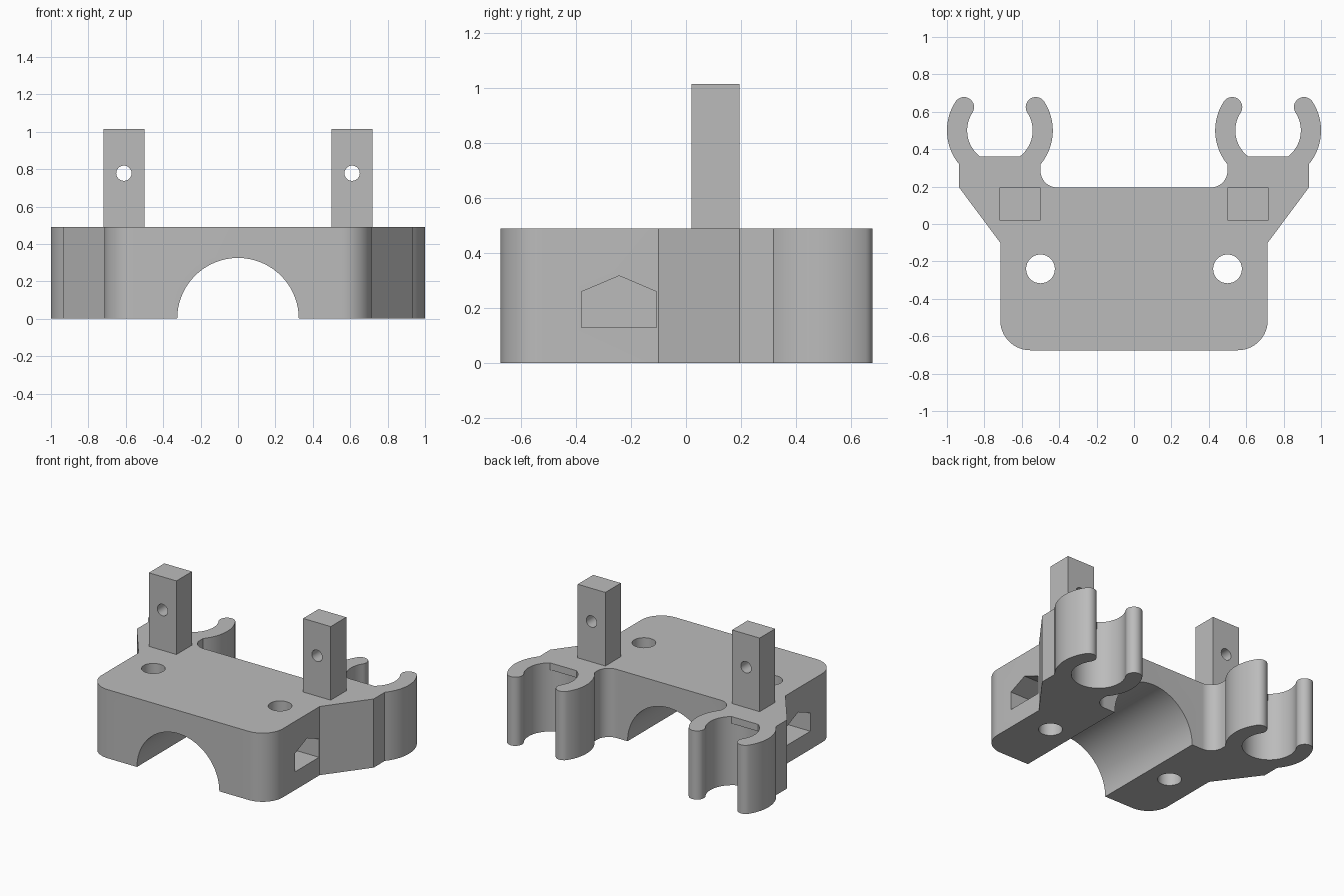
import bpy, bmesh
from math import radians, cos, sin
from mathutils import Matrix

cube = bpy.data.objects.get("Cube")
if cube:
    bpy.data.objects.remove(cube, do_unlink=True)

grey = bpy.data.materials.new("matte grey")
grey.use_nodes = True
colour = (0.5, 0.5, 0.5, 1)
grey.diffuse_color = colour
grey.node_tree.nodes["Principled BSDF"].inputs["Base Color"].default_value = colour

HEIGHT = 0.49
CLIP = (0.717, 0.5)          # clip centre
OUTER, INNER = 0.283, 0.175  # clip radii


def arc(centre, radius, start, end, steps=16):
    angles = [radians(start + (end - start) * i / steps) for i in range(steps + 1)]
    return [(centre[0] + radius * cos(a), centre[1] + radius * sin(a)) for a in angles]


def prism(name, outline, low, high, axis="Z"):
    """Extrude a 2D outline along Z (outline is x, y), Y (x, z) or X (y, z)."""
    place = {"Z": lambda u, v: (u, v, low),
             "Y": lambda u, v: (u, low, v),
             "X": lambda u, v: (low, u, v)}[axis]
    bm = bmesh.new()
    face = bm.faces.new([bm.verts.new(place(u, v)) for u, v in outline])
    grown = bmesh.ops.extrude_face_region(bm, geom=[face])
    top = [g for g in grown["geom"] if isinstance(g, bmesh.types.BMVert)]
    shift = [high - low if a == axis else 0 for a in "XYZ"]
    bmesh.ops.translate(bm, verts=top, vec=shift)
    bmesh.ops.recalc_face_normals(bm, faces=bm.faces)
    mesh = bpy.data.meshes.new(name)
    bm.to_mesh(mesh)
    bm.free()
    mesh.materials.append(grey)
    obj = bpy.data.objects.new(name, mesh)
    bpy.context.collection.objects.link(obj)
    return obj


def mirrored(obj):
    """Copy an object to the other side of x = 0."""
    copy = obj.copy()
    copy.data = obj.data.copy()
    copy.data.transform(Matrix.Scale(-1, 4, (1, 0, 0)))
    copy.data.flip_normals()
    bpy.context.collection.objects.link(copy)
    return copy


def activate(obj):
    bpy.ops.object.select_all(action="DESELECT")
    obj.select_set(True)
    bpy.context.view_layer.objects.active = obj


def cut(obj, cutters):
    activate(obj)
    for cutter in cutters:
        cutter.hide_render = True
        mod = obj.modifiers.new("cut", "BOOLEAN")
        mod.operation = "DIFFERENCE"
        mod.solver = "EXACT"
        mod.object = cutter
        bpy.ops.object.modifier_apply(modifier=mod.name)
    for cutter in cutters:
        bpy.data.objects.remove(cutter, do_unlink=True)
    bpy.ops.object.shade_smooth_by_angle(angle=radians(30))


# Body outline, left half from the back edge around the clip to the front
GAP, CHORD = 33, 53.13       # angles of the clip mouth and of its flat floor
middle = (OUTER + INNER) / 2
tip = (OUTER - INNER) / 2
inner_tip = arc(CLIP, middle, 180 - GAP, 0, 1)[0]
outer_tip = arc(CLIP, middle, GAP, 0, 1)[0]
half = arc((0.41, 0.285), 0.09, -90, 0)
half += arc(CLIP, OUTER, 219.7, 180 - GAP)
half += arc(inner_tip, tip, 180 - GAP, -GAP)[1:-1]
half += arc(CLIP, INNER, 180 - GAP, 180 + CHORD, 24)
half += arc(CLIP, INNER, 360 - CHORD, 360 + GAP, 24)
half += arc(outer_tip, tip, 180 + GAP, GAP)[1:-1]
half += arc(CLIP, OUTER, GAP, -39.7)
half += [(0.935, 0.195), (0.715, -0.1)]
half += arc((0.555, -0.515), 0.16, 0, -90)
body = prism("body", half + [(-x, y) for x, y in reversed(half)], 0, HEIGHT)

# Round the clip floor below its thin top ledge
floor = arc(CLIP, INNER, 180 + CHORD, 360 - CHORD) + [CLIP]
bore = prism("clip_floor_cutter", floor, -0.1, 0.44)

# Screw hole, peaked side pocket and the arch along the underside
screw = prism("screw_hole_cutter", arc((0.5, -0.24), 0.077, 0, 348.75, 31), -0.1, 0.6)
pentagon = [(-0.38, 0.13), (-0.107, 0.13), (-0.107, 0.26), (-0.243, 0.318), (-0.38, 0.26)]
pocket = prism("pocket_cutter", pentagon, 0.37, 0.8, "X")
arch = prism("arch_cutter", arc((0, 0), 0.325, 0, 355, 71), -1, 1, "Y")
cutters = [bore, screw, pocket]
cut(body, [arch] + cutters + [mirrored(c) for c in cutters])

# Upright posts with a cross hole
post = prism("left_post", [(0.5, 0.02), (0.718, 0.02), (0.718, 0.195), (0.5, 0.195)], HEIGHT, 1.015)
cut(post, [prism("post_hole_cutter", arc((0.61, 0.778), 0.041, 0, 345, 23), -0.2, 0.4, "Y")])
mirrored(post).name = "right_post"
